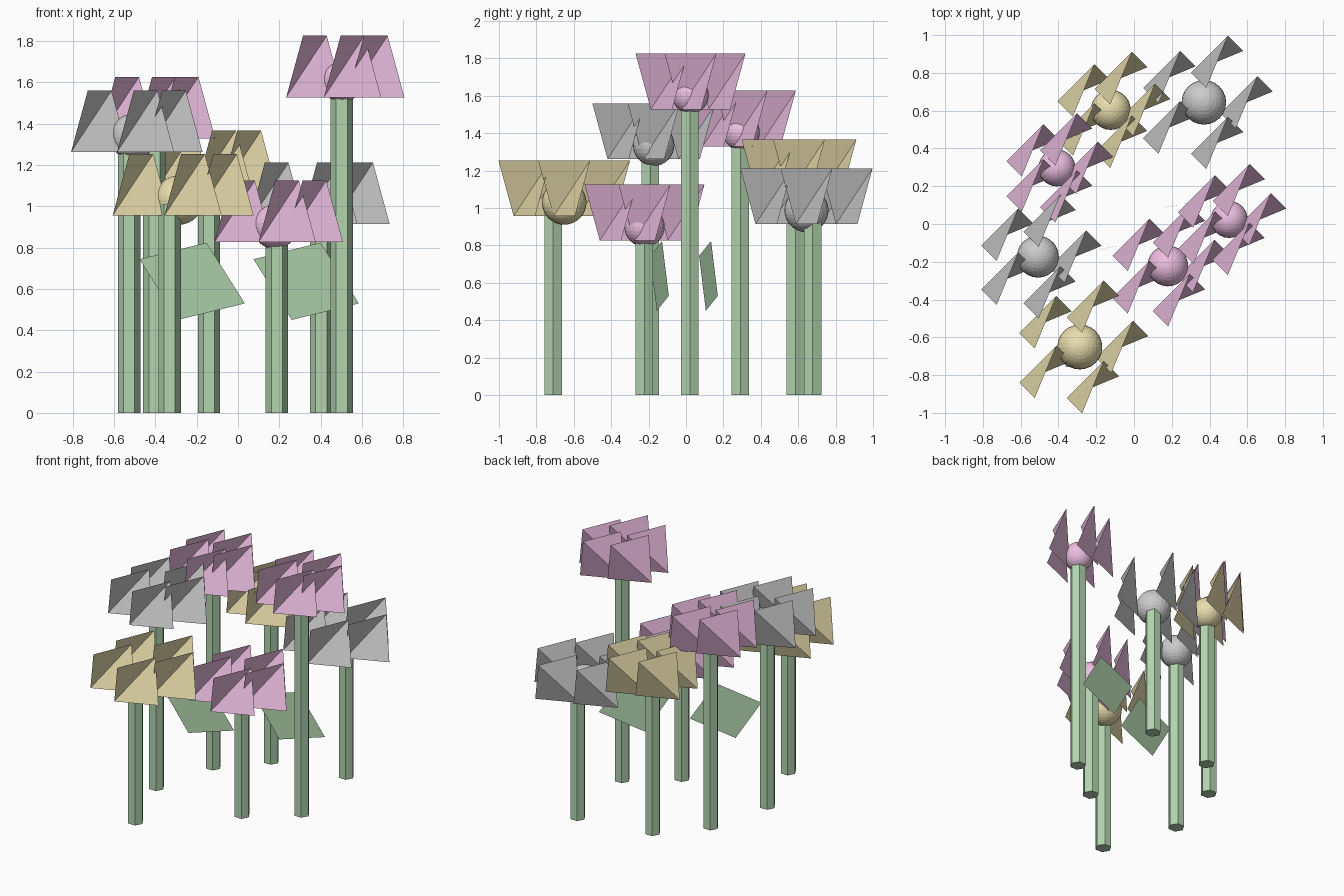
import bpy, bmesh, math
from mathutils import Vector

if "Cube" in bpy.data.objects:
    bpy.data.objects.remove(bpy.data.objects["Cube"])


def material(name, rgb):
    m = bpy.data.materials.new(name)
    m.diffuse_color = (*rgb, 1)
    m.use_nodes = True
    m.node_tree.nodes["Principled BSDF"].inputs["Base Color"].default_value = m.diffuse_color
    return m


GREEN = material("green", (0.45, 0.66, 0.43))
PINK = material("pink", (0.85, 0.52, 0.76))
YELLOW = material("yellow", (0.82, 0.73, 0.42))
WHITE = material("white", (0.82, 0.81, 0.80))


def finish(bm, name, mat):
    me = bpy.data.meshes.new(name)
    bm.to_mesh(me)
    bm.free()
    me.materials.append(mat)
    ob = bpy.data.objects.new(name, me)
    bpy.context.collection.objects.link(ob)
    return ob


# hexagonal stem, corners along x
def stem(x, y, height):
    bm = bmesh.new()
    ring = [bm.verts.new((x + 0.054 * math.cos(k * math.pi / 3),
                          y + 0.054 * math.sin(k * math.pi / 3), 0)) for k in range(6)]
    face = bm.faces.new(ring)
    top = bmesh.ops.extrude_face_region(bm, geom=[face])["geom"]
    bmesh.ops.translate(bm, vec=(0, 0, height),
                        verts=[v for v in top if isinstance(v, bmesh.types.BMVert)])
    bmesh.ops.recalc_face_normals(bm, faces=bm.faces)
    finish(bm, "stem", GREEN)


# round flower centre
def flower_centre(c, r, mat):
    bm = bmesh.new()
    bmesh.ops.create_uvsphere(bm, u_segments=24, v_segments=16, radius=r)
    bmesh.ops.translate(bm, vec=c, verts=bm.verts)
    finish(bm, "flower_centre", mat)


# five upright twisted square petals, all facing the same way
def petals(c, radius, mat):
    bm = bmesh.new()
    a = 0.15 * math.cos(math.pi / 8)
    b = 0.15 * math.sin(math.pi / 8)
    for k in range(5):
        t = k * math.tau / 5
        o = Vector(c) + Vector((radius * math.cos(t), radius * math.sin(t), 0.075))
        bl, br, tr, tl = [bm.verts.new(o + Vector(p)) for p in
                          ((-a, -b, -0.149), (a, b, -0.149), (b, a, 0.149), (-b, -a, 0.149))]
        bm.faces.new((bl, br, tr))
        bm.faces.new((bl, tr, tl))
    finish(bm, "petals", mat)


# square leaf
def leaf(x, y, z):
    bm = bmesh.new()
    corners = ((-0.255, -0.05, 0.107), (0.07, 0.014, 0.187),
               (0.255, 0.05, -0.107), (-0.07, -0.014, -0.187))
    bm.faces.new([bm.verts.new((x + p[0], y + p[1], z + p[2])) for p in reversed(corners)])
    finish(bm, "leaf", GREEN)


# flower centre, stem foot, ball radius, petal ring radius, colour
FLOWERS = [
    ((-0.123, 0.604, 1.143), (-0.14, 0.585), 0.106, 0.177, YELLOW),
    ((0.370, 0.644, 0.988), (0.403, 0.677), 0.118, 0.226, WHITE),
    ((-0.408, 0.297, 1.403), (-0.405, 0.291), 0.098, 0.159, PINK),
    ((-0.509, -0.173, 1.336), (-0.527, -0.19), 0.111, 0.199, WHITE),
    ((-0.287, -0.651, 1.030), (-0.331, -0.711), 0.119, 0.224, YELLOW),
    ((0.179, -0.222, 0.901), (0.188, -0.222), 0.108, 0.191, PINK),
    ((0.504, 0.024, 1.602), (0.502, 0.021), 0.098, 0.163, PINK),
]
for c, foot, r, ring, mat in FLOWERS:
    stem(*foot, c[2] - 0.02)
    flower_centre(c, r, mat)
    petals(c, ring, mat)

leaf(-0.222, -0.142, 0.637)
leaf(0.33, 0.12, 0.637)
